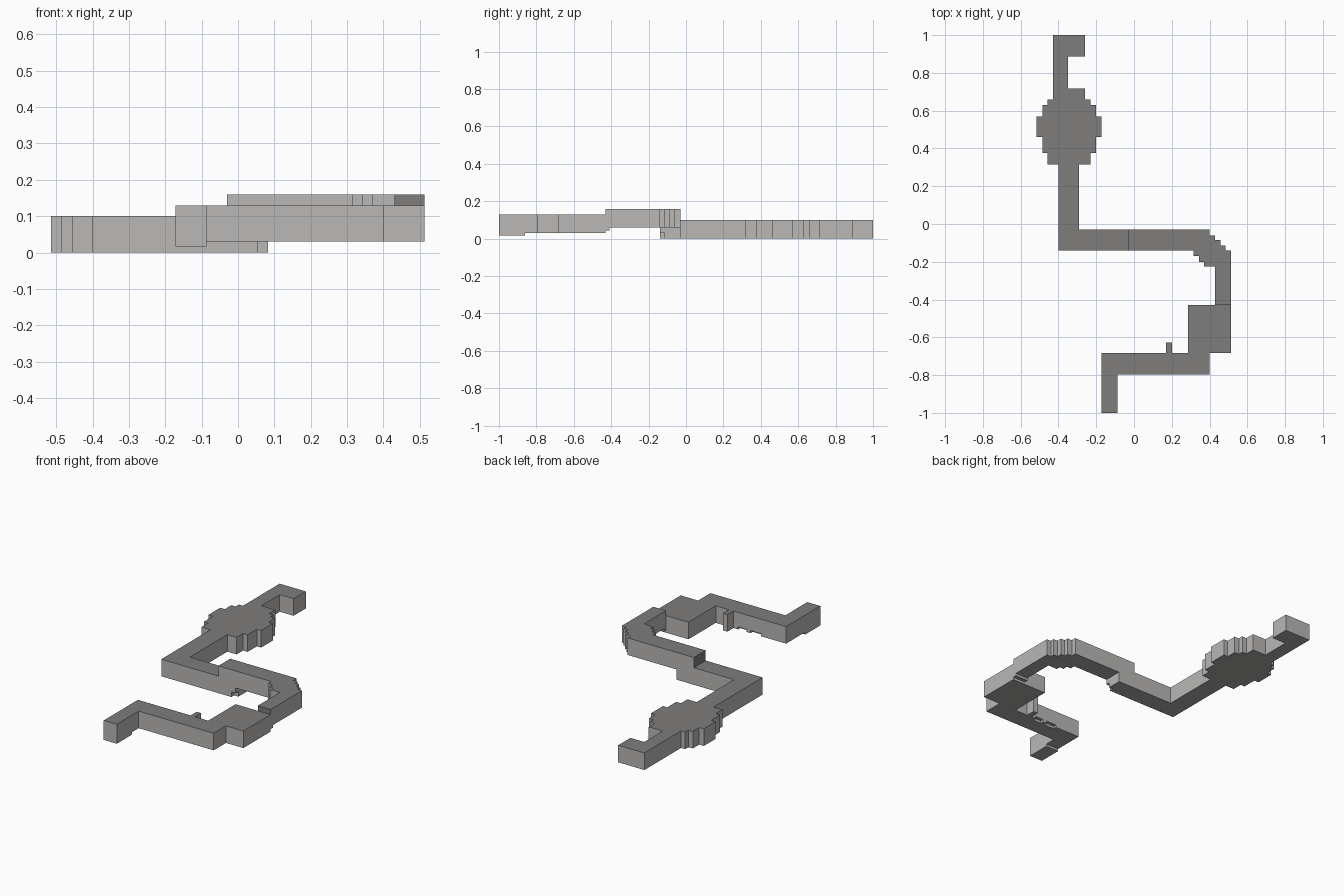
import bpy, bmesh

if "Cube" in bpy.data.objects:
    bpy.data.objects.remove(bpy.data.objects["Cube"])


def material(name, v):
    m = bpy.data.materials.new(name)
    m.diffuse_color = (v * 1.02, v, v * 0.98, 1)
    m.use_nodes = True
    m.node_tree.nodes["Principled BSDF"].inputs["Base Color"].default_value = m.diffuse_color
    return m


WALL = material("wall_grey", 0.48)
ROOF = material("roof_dark_grey", 0.205)
FLOOR = material("floor_mid_grey", 0.39)


def prism(name, outline, z0, z1, dark_edges=()):
    """Extrude an outline; walls, roof, floor and listed dark edge faces."""
    bm = bmesh.new()
    lo = [bm.verts.new((x, y, z0)) for x, y in outline]
    hi = [bm.verts.new((x, y, z1)) for x, y in outline]
    n = len(outline)
    bm.faces.new(lo[::-1]).material_index = 2
    bm.faces.new(hi).material_index = 1
    for i in range(n):
        j = (i + 1) % n
        f = bm.faces.new((lo[i], lo[j], hi[j], hi[i]))
        f.material_index = int(i in dark_edges)
    bmesh.ops.recalc_face_normals(bm, faces=bm.faces)
    me = bpy.data.meshes.new(name)
    bm.to_mesh(me)
    bm.free()
    for m in (WALL, ROOF, FLOOR):
        me.materials.append(m)
    ob = bpy.data.objects.new(name, me)
    bpy.context.collection.objects.link(ob)
    return ob


def box(name, x0, x1, y0, y1, z0, z1):
    return prism(name, [(x0, y0), (x1, y0), (x1, y1), (x0, y1)], z0, z1)


# Low northern passage with the stepped round cavern
prism("north_passage_and_cavern", [
    (-.4, -.14), (-.03, -.14), (-.03, -.03), (-.29, -.03), (-.29, .315),
    (-.23, .315), (-.23, .375), (-.2, .375), (-.2, .46), (-.172, .46),
    (-.172, .57), (-.2, .57), (-.2, .63), (-.23, .63), (-.23, .66),
    (-.26, .66), (-.26, .717), (-.35, .717), (-.35, .887), (-.26, .887),
    (-.26, 1), (-.43, 1), (-.43, .66), (-.457, .66), (-.457, .63),
    (-.485, .63), (-.485, .57), (-.515, .57), (-.515, .46), (-.485, .46),
    (-.485, .375), (-.457, .375), (-.457, .315), (-.4, .315)], 0, .1)

# Raised middle passage with the stepped bend; dark lintels at both ends
prism("raised_middle_passage", [
    (-.03, -.14), (.315, -.14), (.315, -.17), (.343, -.17), (.343, -.2),
    (.37, -.2), (.37, -.225), (.43, -.225), (.43, -.43), (.513, -.43),
    (.513, -.14), (.485, -.14), (.485, -.115), (.457, -.115), (.457, -.085),
    (.43, -.085), (.43, -.06), (.4, -.06), (.4, -.03), (-.03, -.03)],
    .06, .16, dark_edges=(8, 19))

# Stairs hanging under both ends of the raised passage
prism("west_stair", [(-.03, -.14), (.055, -.14), (.055, -.115), (.083, -.115),
                     (.083, -.03), (-.03, -.03)], 0, .03)
box("west_stair_upper", -.03, .083, -.14, -.03, .03, .06)
box("south_stair_step", .43, .513, -.43, -.408, .045, .06)

# Southern passage with the square room and notched floor edge
south = [(-.172, -1), (-.087, -1), (-.087, -.797), (.4, -.797), (.4, -.683),
         (.513, -.683), (.513, -.43), (.285, -.43), (.285, -.683), (.2, -.683),
         (.2, -.627), (.17, -.627), (.17, -.683), (-.172, -.683)]
notches = []
for a, b in ((.14, .085), (.06, -.01)):
    notches += [(a, -.683), (a, -.703), (b, -.703), (b, -.683)]
prism("south_passage_and_room", south, .045, .13)
prism("south_floor", south[:13] + notches + south[13:], .03, .045)
box("south_entrance_floor", -.172, -.087, -1, -.86, .016, .03)
